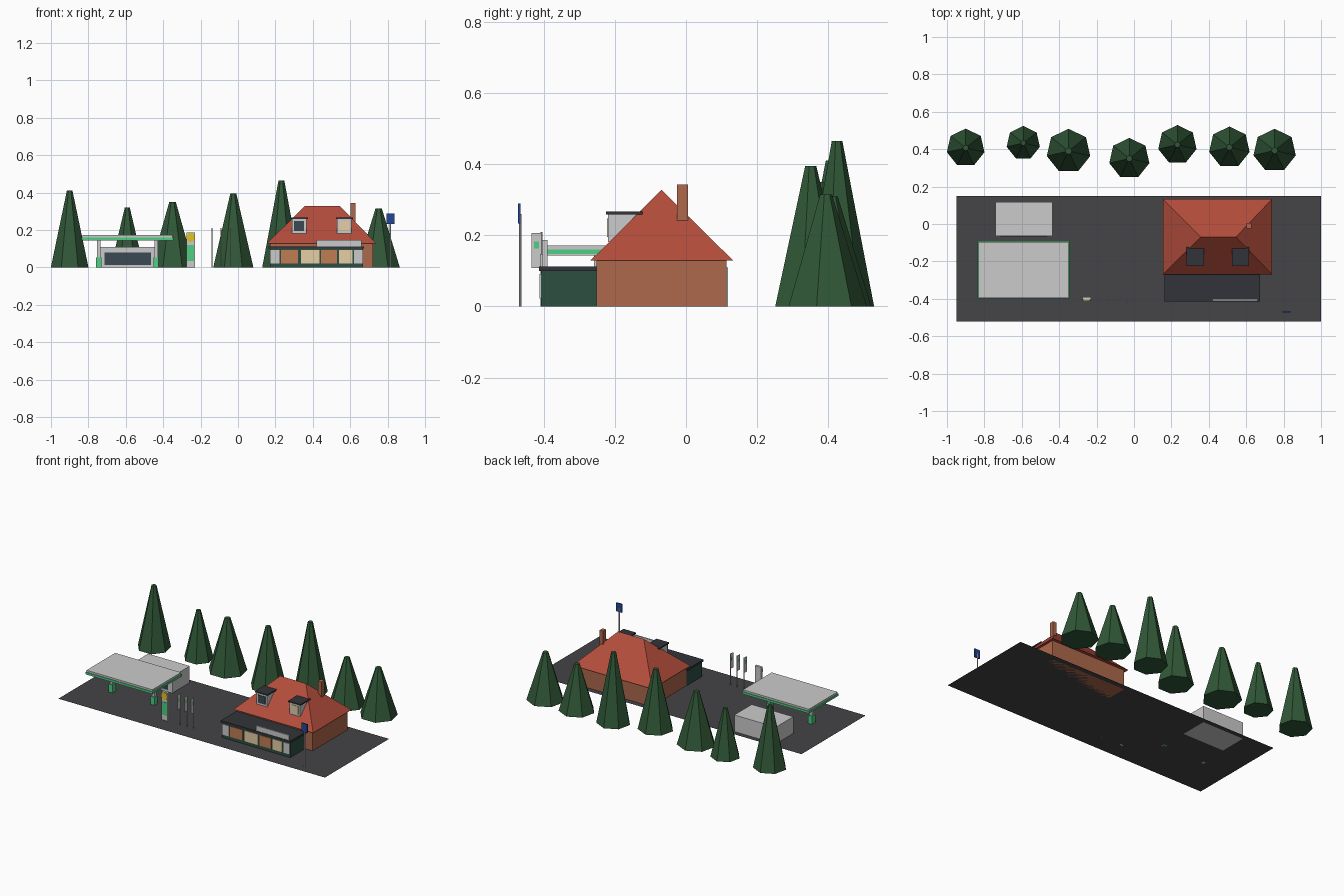
import bpy, bmesh
from math import pi

if "Cube" in bpy.data.objects:
    bpy.data.objects.remove(bpy.data.objects["Cube"])


def mat(name, r, g, b):
    """Material from display (sRGB) colour."""
    m = bpy.data.materials.new(name)
    m.diffuse_color = (*[(c / 255) ** 2.2 for c in (r, g, b)], 1)
    m.use_nodes = True
    m.node_tree.nodes["Principled BSDF"].inputs["Base Color"].default_value = m.diffuse_color
    return m


ASPHALT = mat("asphalt", 70, 70, 73)
BRICK = mat("brick", 172, 104, 76)
TILE = mat("roof_tile", 178, 78, 62)
DARK = mat("dark_roofing", 54, 55, 60)
SHOP = mat("shop_green", 48, 78, 66)
GREEN = mat("bright_green", 80, 205, 130)
CREAM = mat("warm_glass", 228, 206, 165)
AMBER = mat("brown_glass", 190, 124, 86)
GLASS = mat("dark_glass", 62, 74, 84)
PINE = mat("pine", 52, 88, 58)
BLUE = mat("sign_blue", 40, 72, 150)
YELLOW = mat("yellow", 225, 195, 40)


def finish(bm, name, m=None):
    bmesh.ops.recalc_face_normals(bm, faces=bm.faces)
    me = bpy.data.meshes.new(name)
    bm.to_mesh(me)
    bm.free()
    ob = bpy.data.objects.new(name, me)
    bpy.context.collection.objects.link(ob)
    if m:
        me.materials.append(m)
    return ob


def box(name, x, y, z, m=None):
    """Box from (min, max) pairs on each axis."""
    bm = bmesh.new()
    bmesh.ops.create_cube(bm, size=1)
    for v in bm.verts:
        v.co = [a[0] if c < 0 else a[1] for a, c in zip((x, y, z), v.co)]
    return finish(bm, name, m)


def cone(name, loc, r1, r2, h, n, m=None, rot_x=0):
    """Upright (or tipped) frustum standing on loc."""
    bm = bmesh.new()
    bmesh.ops.create_cone(bm, cap_ends=True, segments=n, radius1=r1, radius2=r2, depth=h)
    bmesh.ops.translate(bm, verts=bm.verts, vec=(0, 0, h / 2))
    ob = finish(bm, name, m)
    ob.location = loc
    ob.rotation_euler.x = rot_x
    return ob


# Paved lot
bm = bmesh.new()
bm.faces.new([bm.verts.new(p) for p in
              ((-.95, -.52, 0), (1, -.52, 0), (1, .15, 0), (-.95, .15, 0))])
finish(bm, "paved_lot", ASPHALT)

# Row of seven-sided fir trees: x, y, radius, height
for i, (x, y, r, h) in enumerate((
        (-.90, .407, .103, .41), (-.592, .433, .091, .32), (-.35, .39, .119, .35),
        (-.025, .35, .11, .395), (.232, .424, .105, .465), (.51, .41, .111, .31),
        (.752, .393, .116, .315))):
    cone(f"fir_tree_{i + 1}", (x, y, 0), r, r * .15, h, 7, PINE)

# House walls and hipped roof
box("house_walls", (.172, .722), (-.252, .114), (0, .132), BRICK)
bm = bmesh.new()
a, b, c, d = [bm.verts.new((x, y, .129)) for x, y in
              ((.155, -.269), (.738, -.269), (.738, .133), (.155, .133))]
e, f = [bm.verts.new((x, -.069, .328)) for x in (.357, .545)]
for face in ((a, b, f, e), (b, c, f), (c, d, e, f), (d, a, e), (d, c, b, a)):
    bm.faces.new(face)
finish(bm, "hipped_roof", TILE)
box("chimney", (.602, .628), (-.025, .005), (.22, .343), BRICK)

# Flat-topped dormers with framed windows
for name, x, pane in (("left", .327, GLASS), ("right", .569, CREAM)):
    box(f"{name}_dormer", (x - .039, x + .039), (-.219, -.128), (.182, .26))
    box(f"{name}_dormer_roof", (x - .046, x + .046), (-.225, -.122), (.259, .267), DARK)
    box(f"{name}_dormer_window", (x - .027, x + .027), (-.222, -.218), (.195, .247), pane)

# Shop front extension with a row of panes and a fascia board
box("shop_front", (.17, .668), (-.408, -.25), (0, .104), SHOP)
box("shop_roof", (.163, .673), (-.414, -.25), (.1, .113), DARK)
for i, (x0, x1, m) in enumerate(((.172, .222, None), (.23, .322, AMBER), (.336, .435, CREAM),
                                 (.445, .53, AMBER), (.54, .612, CREAM), (.62, .667, None))):
    box(f"shop_pane_{i + 1}", (x0, x1), (-.412, -.407), (.022, .092), m)
box("shop_fascia_board", (.42, .66), (-.411, -.402), (.113, .147))

# Fuel canopy on two columns with pumps
box("canopy", (-.832, -.35), (-.395, -.095), (.143, .172))
box("canopy_stripe", (-.836, -.346), (-.399, -.091), (.147, .16), GREEN)
for name, x in (("left", -.745), ("right", -.438)):
    box(f"{name}_column", (x - .009, x + .009), (-.259, -.241), (0, .145))
    box(f"{name}_pump", (x - .014, x + .014), (-.267, -.233), (0, .052), GREEN)

# Kiosk
box("kiosk", (-.74, -.436), (-.064, .118), (0, .11))
box("kiosk_window", (-.714, -.466), (-.068, -.063), (.014, .08), GLASS)

# Price pylon with round badge
box("pylon", (-.276, -.23), (-.406, -.39), (0, .187))
box("pylon_panel", (-.272, -.234), (-.409, -.405), (.035, .12), GREEN)
cone("pylon_badge", (-.253, -.405, .161), .024, .024, .006, 16, YELLOW, pi / 2)

# Three banner poles
for i, x in enumerate((-.14, -.09, -.04)):
    cone(f"banner_pole_{i + 1}", (x, -.406, 0), .003, .003, .21, 8)
    box(f"banner_{i + 1}", (x - .0015, x + .0015), (-.435, -.406), (.108, .207))
    box(f"banner_patch_{i + 1}", (x - .0022, x + .0022), (-.428, -.413), (.163, .183), GREEN)

# Road sign on a post
cone("sign_post", (.815, -.466, 0), .004, .004, .26, 8)
box("sign_panel", (.795, .836), (-.473, -.465), (.233, .289), BLUE)
